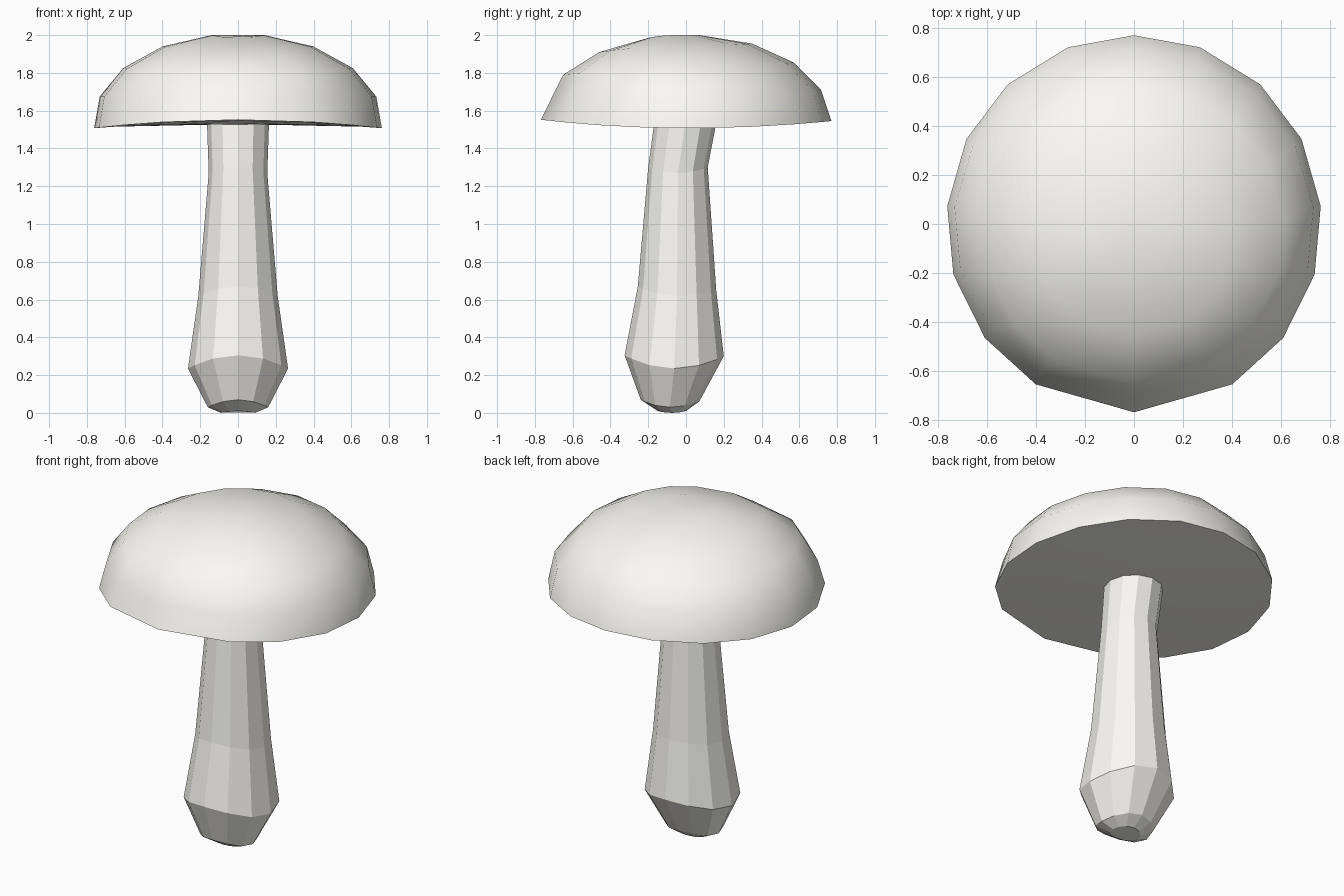
import bpy, bmesh, math

if "Cube" in bpy.data.objects:
    bpy.data.objects.remove(bpy.data.objects["Cube"])

cream = bpy.data.materials.new("cream")
cream.diffuse_color = (0.97, 0.96, 0.905, 1)
cream.use_nodes = True
cream.node_tree.nodes["Principled BSDF"].inputs["Base Color"].default_value = cream.diffuse_color


def lofted(name, rings, angles):
    """Loft saddle-shaped rings: (half width, front y, back y, side z, front z, back z)."""
    bm = bmesh.new()
    loops = []
    for hw, yf, yb, zs, zf, zb in rings:
        loop = []
        for a in angles:
            c, s = math.cos(math.radians(a)), math.sin(math.radians(a))
            z = zs + ((zb if s > 0 else zf) - zs) * s * s
            loop.append(bm.verts.new((hw * c, (yf + yb) / 2 + (yb - yf) / 2 * s, z)))
        loops.append(loop)
    n = len(angles)
    for lo, hi in zip(loops, loops[1:]):
        for i in range(n):
            j = (i + 1) % n
            bm.faces.new((lo[i], lo[j], hi[j], hi[i]))
    bm.faces.new(loops[0][::-1])
    bm.faces.new(loops[-1])
    bmesh.ops.recalc_face_normals(bm, faces=bm.faces[:])
    mesh = bpy.data.meshes.new(name)
    bm.to_mesh(mesh)
    bm.free()
    mesh.materials.append(cream)
    obj = bpy.data.objects.new(name, mesh)
    bpy.context.collection.objects.link(obj)
    return obj


# Cap: slightly hollow underside, rim raised at front and back, smooth dome
right = [-58.4, -37.3, -15.6, 5.3, 26.7, 47.6, 69.4]
cap_angles = [-90] + right + [90] + [180 - a for a in reversed(right)]
cap = lofted("mushroom_cap", [
    (0.18, -0.18, 0.18, 1.525, 1.528, 1.528),
    (0.66, -0.66, 0.66, 1.515, 1.545, 1.54),
    (0.765, -0.768, 0.77, 1.507, 1.552, 1.545),
    (0.735, -0.71, 0.715, 1.675, 1.67, 1.71),
    (0.61, -0.65, 0.57, 1.825, 1.79, 1.855),
    (0.40, -0.46, 0.35, 1.94, 1.91, 1.955),
    (0.14, -0.20, 0.07, 2.00, 1.985, 2.00),
], cap_angles)
bpy.context.view_layer.objects.active = cap
cap.select_set(True)
bpy.ops.object.shade_smooth_by_angle(angle=math.radians(50))

# Stalk: faceted, leaning, with a swollen foot
lofted("mushroom_stalk", [
    (0.09, -0.15, 0.00, 0.00, 0.01, 0.01),
    (0.16, -0.24, 0.07, 0.03, 0.07, 0.06),
    (0.265, -0.325, 0.20, 0.235, 0.305, 0.30),
    (0.21, -0.255, 0.16, 0.62, 0.67, 0.65),
    (0.155, -0.20, 0.115, 1.27, 1.30, 1.30),
    (0.165, -0.165, 0.165, 1.56, 1.56, 1.56),
], [-90 + 30 * i for i in range(12)])
